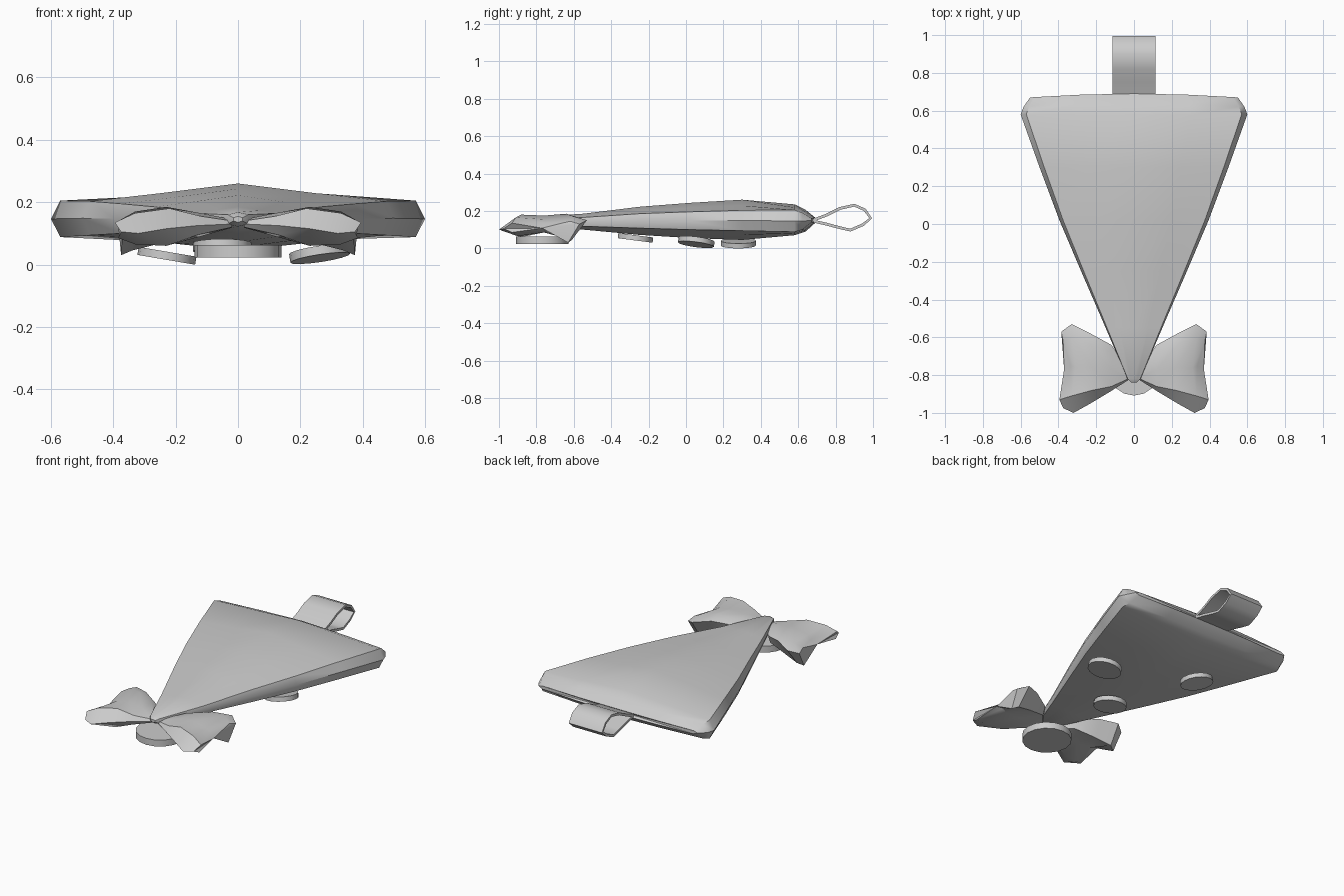
import bpy, bmesh, math
from mathutils import Vector, Matrix


def finish(name, bm, angle=40):
    bmesh.ops.recalc_face_normals(bm, faces=bm.faces)
    me = bpy.data.meshes.new(name)
    bm.to_mesh(me)
    bm.free()
    ob = bpy.data.objects.new(name, me)
    bpy.context.collection.objects.link(ob)
    bpy.ops.object.select_all(action='DESELECT')
    ob.select_set(True)
    bpy.context.view_layer.objects.active = ob
    bpy.ops.object.shade_smooth_by_angle(angle=math.radians(angle))
    return ob


def loft(name, rings, caps=True, closed=False, angle=40):
    bm = bmesh.new()
    vs = [[bm.verts.new(p) for p in r] for r in rings]
    n = len(vs[0])
    pairs = list(zip(vs, vs[1:])) + ([(vs[-1], vs[0])] if closed else [])
    for a, b in pairs:
        for i in range(n):
            j = (i + 1) % n
            bm.faces.new((a[i], a[j], b[j], b[i]))
    if caps:
        for r in (vs[0], vs[-1]):
            c = bm.verts.new(sum((v.co for v in r), Vector()) / n)
            for i in range(n):
                bm.faces.new((r[i], r[(i + 1) % n], c))
    return finish(name, bm, angle)


# tapered cushion body: y, half width, top, side top, side bottom, bottom
stations = [
    (-0.84, 0.015, 0.155, 0.150, 0.140, 0.135),
    (-0.82, 0.035, 0.168, 0.160, 0.130, 0.122),
    (-0.55, 0.15, 0.185, 0.165, 0.118, 0.100),
    (-0.25, 0.28, 0.222, 0.185, 0.108, 0.072),
    (0.02, 0.395, 0.243, 0.195, 0.100, 0.055),
    (0.30, 0.50, 0.260, 0.203, 0.094, 0.045),
    (0.58, 0.60, 0.235, 0.205, 0.088, 0.070),
    (0.64, 0.585, 0.205, 0.190, 0.100, 0.090),
    (0.69, 0.55, 0.165, 0.160, 0.140, 0.135),
]
rings = []
for y, w, t, st, sb, b in stations:
    half = [(0.5, t * 0.45 + st * 0.55), (0.95, st), (1, (st + sb) / 2),
            (0.95, sb), (0.5, b * 0.45 + sb * 0.55)]
    prof = [(0, t)] + half + [(0, b)] + [(-x, z) for x, z in reversed(half)]
    bend = 0.02 if y > 0.6 else 0
    rings.append([(x * w, y - bend * x * x, z) for x, z in prof])
loft("body", rings)

# hanging ribbon loop
path = [(0.67, 0.155), (0.75, 0.185), (0.82, 0.22), (0.90, 0.238), (0.96, 0.212),
        (0.995, 0.16), (0.95, 0.12), (0.88, 0.09), (0.82, 0.103), (0.75, 0.122), (0.67, 0.14)]
rings = []
for i, (y, z) in enumerate(path):
    p, q = path[i - 1], path[(i + 1) % len(path)]
    if i == 0:
        p = path[0]
    if i == len(path) - 1:
        q = path[i]
    d = Vector((q[0] - p[0], q[1] - p[1])).normalized() * 0.015
    iy, iz = y + d.y, z - d.x
    rings.append([(-0.115, y, z), (0.115, y, z), (0.115, iy, iz), (-0.115, iy, iz)])
loft("hanging_loop", rings, angle=45)

# bow wings: rings of (x, y, z) from the knot outward, running front, top, back, bottom
wing = [
    [(0.02, -0.82, 0.13), (0.02, -0.815, 0.14), (0.02, -0.80, 0.145), (0.02, -0.785, 0.14),
     (0.02, -0.78, 0.13), (0.02, -0.785, 0.12), (0.02, -0.80, 0.118), (0.02, -0.815, 0.12)],
    [(0.13, -0.89, 0.125), (0.12, -0.86, 0.155), (0.12, -0.77, 0.165), (0.12, -0.68, 0.165),
     (0.12, -0.64, 0.145), (0.12, -0.66, 0.095), (0.12, -0.76, 0.09), (0.13, -0.86, 0.095)],
    [(0.23, -0.95, 0.115), (0.22, -0.88, 0.18), (0.22, -0.76, 0.175), (0.23, -0.64, 0.185),
     (0.23, -0.58, 0.165), (0.24, -0.63, 0.07), (0.22, -0.76, 0.085), (0.23, -0.88, 0.06)],
    [(0.32, -1.00, 0.10), (0.33, -0.91, 0.165), (0.31, -0.76, 0.155), (0.33, -0.60, 0.17),
     (0.33, -0.53, 0.15), (0.34, -0.61, 0.045), (0.31, -0.76, 0.085), (0.33, -0.90, 0.065)],
    [(0.375, -0.975, 0.105), (0.395, -0.93, 0.135), (0.335, -0.75, 0.135), (0.375, -0.62, 0.145),
     (0.385, -0.57, 0.13), (0.375, -0.63, 0.03), (0.335, -0.75, 0.10), (0.385, -0.93, 0.085)],
]
for side, s in (("right", 1), ("left", -1)):
    loft("bow_wing_" + side, [[(s * x, y, z) for x, y, z in r] for r in wing])


# round pads on the underside, tilted by their slopes in x and y
def pad(name, loc, r, h, sx=0, sy=0, n=16):
    bm = bmesh.new()
    normal = Vector((-sx, -sy, 1)).normalized()
    rot = Vector((0, 0, 1)).rotation_difference(normal).to_matrix().to_4x4()
    bmesh.ops.create_cone(bm, cap_ends=True, segments=n, radius1=r, radius2=r,
                          depth=h, matrix=Matrix.Translation(loc) @ rot)
    finish(name, bm)


pad("knot_pad", (0, -0.768, 0.042), 0.14, 0.04)
pad("pad_right", (0.262, 0.055, 0.034), 0.097, 0.028, 0.15, -0.13)
pad("pad_left", (-0.228, 0.28, 0.028), 0.094, 0.026, -0.17, 0)
pad("pad_lower", (-0.05, -0.27, 0.056), 0.094, 0.028, 0, -0.13)
